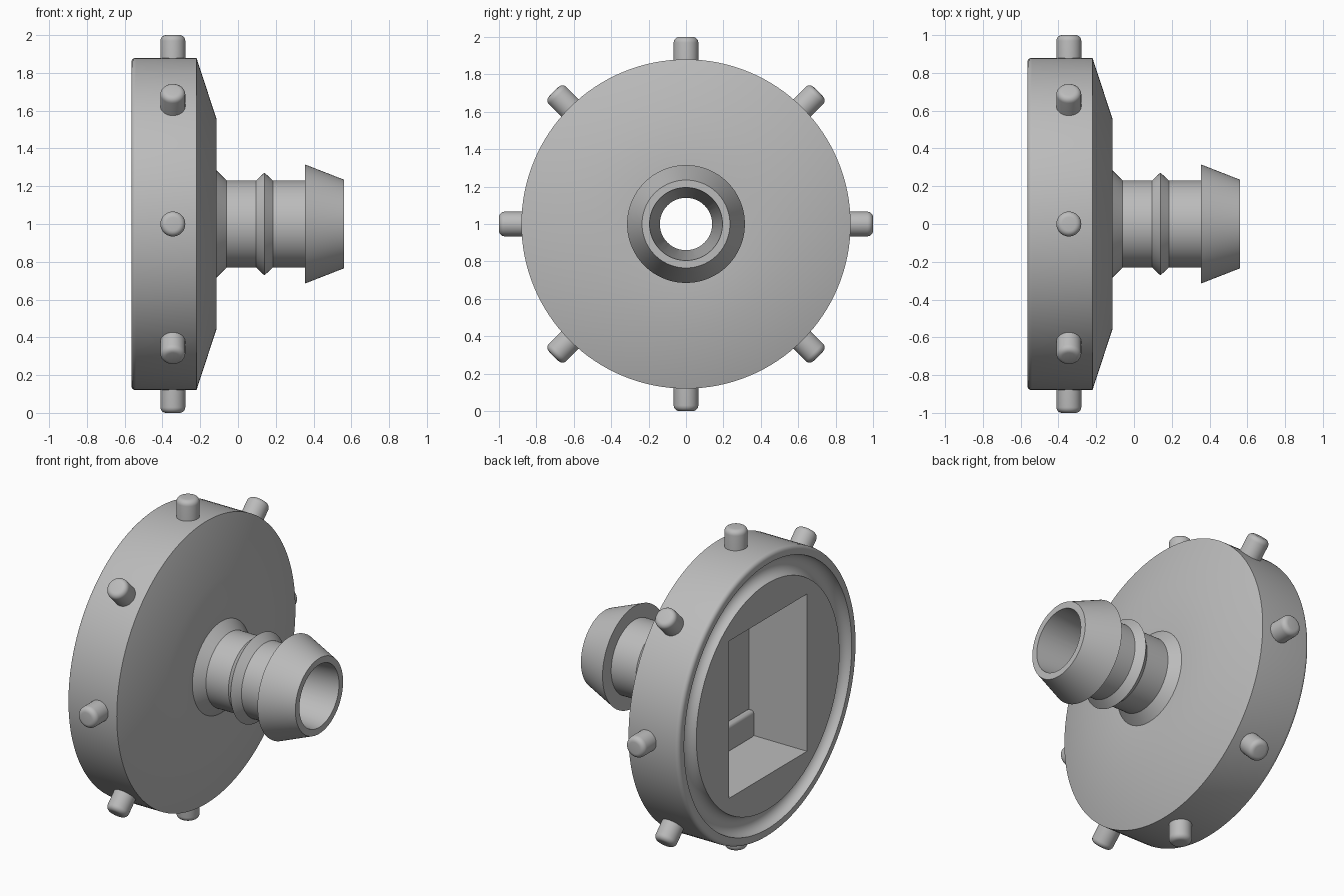
import bpy, bmesh, math
from mathutils import Matrix, Vector

if "Cube" in bpy.data.objects:
    bpy.data.objects.remove(bpy.data.objects["Cube"], do_unlink=True)

grey = bpy.data.materials.new("plain grey")
grey.use_nodes = True
grey.diffuse_color = (0.5, 0.5, 0.5, 1)
grey.node_tree.nodes["Principled BSDF"].inputs["Base Color"].default_value = (0.5, 0.5, 0.5, 1)


def finish(name, bm):
    bmesh.ops.remove_doubles(bm, verts=bm.verts, dist=1e-5)
    bmesh.ops.recalc_face_normals(bm, faces=bm.faces)
    mesh = bpy.data.meshes.new(name)
    bm.to_mesh(mesh)
    bm.free()
    mesh.materials.append(grey)
    obj = bpy.data.objects.new(name, mesh)
    bpy.context.collection.objects.link(obj)
    return obj


def revolve(name, profile, steps, closed, matrix):
    """Spin (axial, radius) points around the x axis, then place the result."""
    bm = bmesh.new()
    verts = [bm.verts.new((a, 0, r)) for a, r in profile]
    edges = [bm.edges.new(pair) for pair in zip(verts, verts[1:])]
    if closed:
        edges.append(bm.edges.new((verts[-1], verts[0])))
    bmesh.ops.spin(bm, geom=verts + edges, cent=(0, 0, 0), axis=(1, 0, 0),
                   angle=math.tau, steps=steps, use_merge=True)
    bm.transform(matrix)
    return finish(name, bm)


def box(name, low, high):
    low, high = Vector(low), Vector(high)
    bm = bmesh.new()
    bmesh.ops.create_cube(bm, size=1, matrix=Matrix.Translation((low + high) / 2)
                          @ Matrix.Diagonal((*(high - low), 1)))
    return finish(name, bm)


def arc(a, r, radius, start, end, count):
    angles = [math.radians(start + (end - start) * i / count) for i in range(count + 1)]
    return [(a + radius * math.cos(t), r + radius * math.sin(t)) for t in angles]


def smooth(obj):
    bpy.ops.object.select_all(action='DESELECT')
    obj.select_set(True)
    bpy.context.view_layer.objects.active = obj
    bpy.ops.object.shade_smooth_by_angle(angle=math.radians(30))


BACK = -0.565
PEG_X = -0.345
POCKET_END = -0.165
centre = Matrix.Translation((0, 0, 1))

# Disc with ring groove, barbed hose nozzle and tapered bore
profile = [(BACK, 0.13)]
profile += arc(BACK, 0.765, 0.06, -90, 90, 12)
profile += arc(BACK + 0.025, 0.855, 0.025, 180, 90, 5)
profile += [(-0.22, 0.88), (-0.115, 0.56), (-0.115, 0.285), (-0.06, 0.23),
            (0.095, 0.23), (0.14, 0.272), (0.185, 0.23), (0.355, 0.23),
            (0.355, 0.315), (0.56, 0.235), (0.56, 0.195), (POCKET_END, 0.14)]
body = revolve("disc_and_nozzle", profile, 128, True, centre)

# Rectangular pocket in the back of the disc
cutter = box("pocket_cutter", (-0.8, -0.385, 0.51), (POCKET_END, 0.385, 1.49))
cutter.hide_render = True
cut = body.modifiers.new("pocket", 'BOOLEAN')
cut.operation = 'DIFFERENCE'
cut.solver = 'EXACT'
cut.object = cutter
bpy.context.view_layer.update()
cut_mesh = bpy.data.meshes.new_from_object(
    body.evaluated_get(bpy.context.evaluated_depsgraph_get()))
body.modifiers.clear()
body.data = cut_mesh
bpy.data.objects.remove(cutter, do_unlink=True)
smooth(body)

# Low rounded ledge at the bottom of the pocket
ledge = box("pocket_ledge", (POCKET_END - 0.04, -0.39, 0.5), (POCKET_END + 0.01, 0.39, 0.67))
bevel = ledge.modifiers.new("rounding", 'BEVEL')
bevel.width = 0.02
bevel.segments = 3
smooth(ledge)

# Eight rounded grip pegs around the rim
peg_profile = [(0.8, 0), (0.8, 0.066)] + arc(0.97, 0.036, 0.03, 90, 0, 5) + [(1.0, 0)]
for i in range(8):
    turn = Matrix.Rotation(math.tau * i / 8, 4, 'X') @ Matrix.Rotation(-math.pi / 2, 4, 'Y')
    place = Matrix.Translation((PEG_X, 0, 1)) @ turn
    smooth(revolve(f"grip_peg_{i + 1}", peg_profile, 32, False, place))
